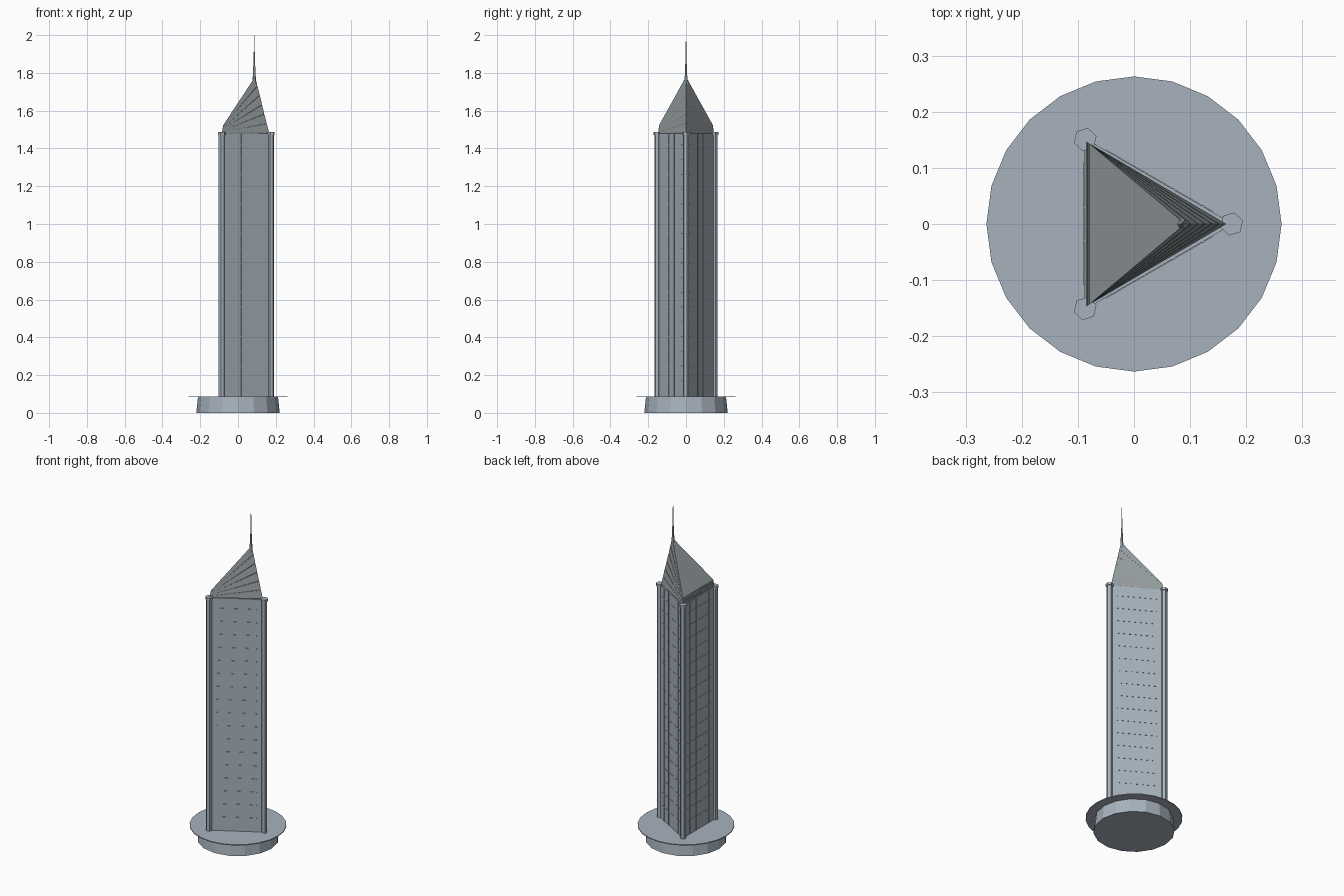
import bpy, bmesh, math
from mathutils import Matrix, Vector

if "Cube" in bpy.data.objects:
    bpy.data.objects.remove(bpy.data.objects["Cube"])


def material(name, rgb):
    m = bpy.data.materials.new(name)
    m.diffuse_color = (*rgb, 1)
    m.use_nodes = True
    m.node_tree.nodes["Principled BSDF"].inputs["Base Color"].default_value = m.diffuse_color
    return m


STONE = material("pale blue grey", (0.39, 0.45, 0.51))
ROOF = material("roof grey", (0.31, 0.345, 0.36))


def finish(name, bm, mat):
    bmesh.ops.recalc_face_normals(bm, faces=bm.faces)
    me = bpy.data.meshes.new(name)
    bm.to_mesh(me)
    bm.free()
    me.materials.append(mat)
    ob = bpy.data.objects.new(name, me)
    bpy.context.collection.objects.link(ob)
    return ob


def loft(name, rings, mat):
    """Skin a stack of equal-length point rings and cap both ends."""
    bm = bmesh.new()
    vs = [[bm.verts.new(p) for p in r] for r in rings]
    n = len(rings[0])
    for a, b in zip(vs, vs[1:]):
        for i in range(n):
            j = (i + 1) % n
            bm.faces.new((a[i], a[j], b[j], b[i]))
    bm.faces.new(vs[0][::-1])
    bm.faces.new(vs[-1])
    return finish(name, bm, mat)


def ring(n, r, z, cx=0, cy=0, turn=0):
    return [(cx + r * math.cos(turn + math.tau * i / n),
             cy + r * math.sin(turn + math.tau * i / n), z) for i in range(n)]


# Round plinth and thin overhanging platform
loft("plinth", [ring(16, 0.221, 0), ring(16, 0.212, 0.083)], STONE)
loft("platform", [ring(24, 0.263, 0.083), ring(24, 0.263, 0.088)], STONE)

# Triangular shaft
loft("tower_shaft", [ring(3, 0.177, 0.086), ring(3, 0.177, 1.48)], STONE)

# Corner columns with small caps
for k in range(3):
    a = k * math.tau / 3
    x, y = 0.174 * math.cos(a), 0.174 * math.sin(a)
    t = a + 0.3
    loft(f"corner_column_{k + 1}",
         [ring(6, r, z, x, y, t) for r, z in
          ((0.017, 0.086), (0.017, 1.472), (0.021, 1.472), (0.021, 1.486))], STONE)

# Thin floor bands and upright ribs on each wall
bm = bmesh.new()


def strip(angle, along, z, length, height, out):
    m = (Matrix.Rotation(angle, 4, 'Z')
         @ Matrix.Translation(Vector((0.0885, along, z)))
         @ Matrix.Diagonal((out * 2, length, height, 1)))
    bmesh.ops.create_cube(bm, size=1, matrix=m)


for k in range(3):
    a = math.pi / 3 + k * math.tau / 3
    for i in range(17):
        strip(a, 0, 0.17 + i * 0.078, 0.22, 0.004, 0.0015)
    for y in (-0.09, -0.03, 0.03, 0.09):
        strip(a, y, 0.783, 0.004, 1.394, 0.002)
finish("wall_bands", bm, STONE)


# Wedge roof: stepped layers fanning from the low back edge to the peak
def section(t, inset):
    back = (-0.086 + 0.007 * t + inset * 0.5, 0.147 - 0.004 * t - inset,
            1.48 + 0.042 * t)
    return [(back[0], back[1], back[2]), (back[0], -back[1], back[2]),
            (0.165 - 0.074 * t - inset, 0, 1.48 + 0.3 * t)]


rings = []
LAYERS = 6
for i in range(LAYERS):
    rings.append(section(i / LAYERS, 0.0025))
    rings.append(section((i + 0.12) / LAYERS, 0))
    rings.append(section((i + 1) / LAYERS, 0))
loft("wedge_roof", rings, ROOF)

# Tapering spire at the peak
loft("spire", [ring(6, r, z, 0.086, 0) for r, z in
               ((0.010, 1.74), (0.007, 1.80), (0.0035, 1.87), (0.0008, 2.0))], STONE)
